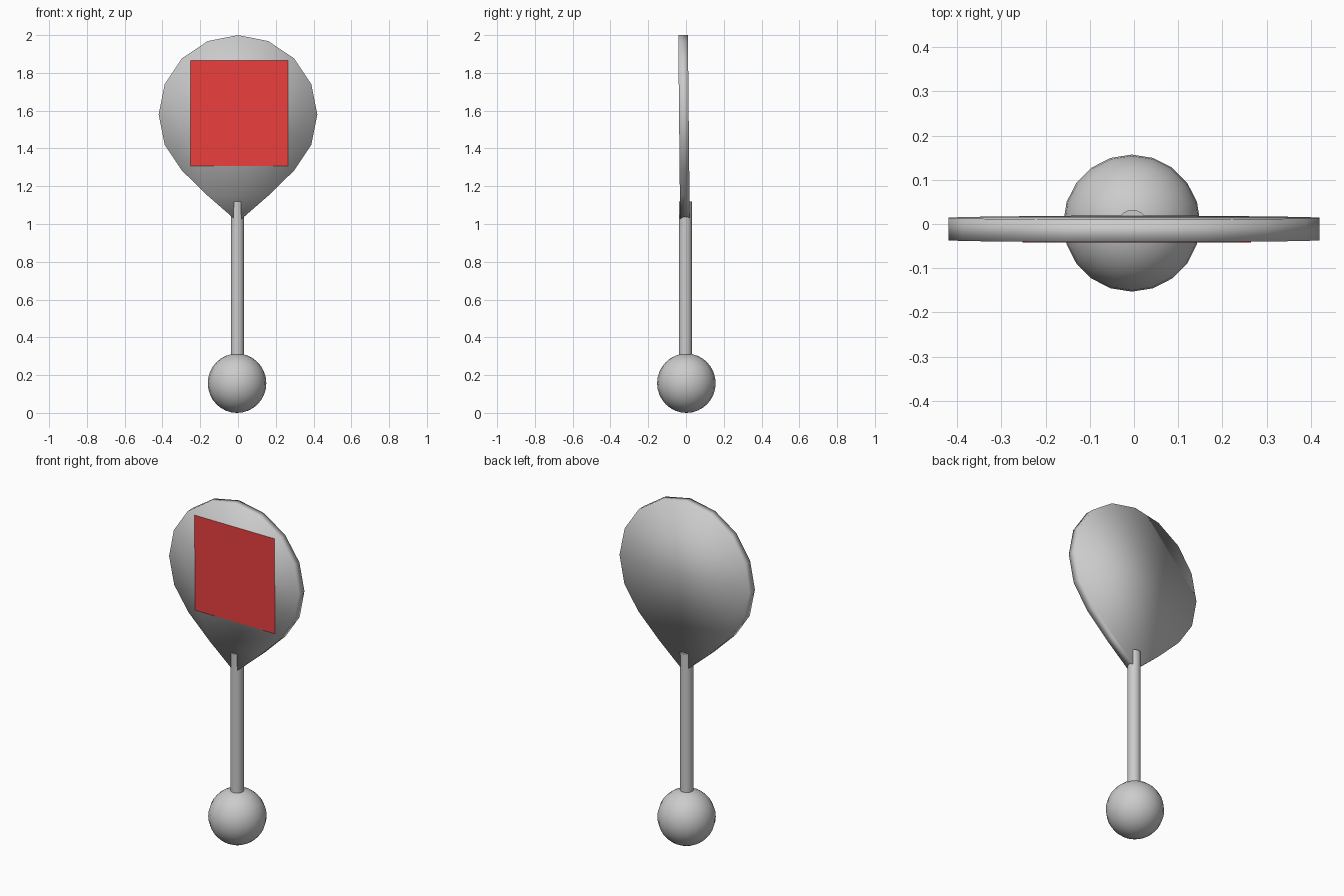
import bpy, bmesh, math

if "Cube" in bpy.data.objects:
    bpy.data.objects.remove(bpy.data.objects["Cube"])


def finish(bm, name):
    bmesh.ops.recalc_face_normals(bm, faces=bm.faces[:])
    for f in bm.faces:
        f.smooth = True
    mesh = bpy.data.meshes.new(name)
    bm.to_mesh(mesh)
    bm.free()
    obj = bpy.data.objects.new(name, mesh)
    bpy.context.collection.objects.link(obj)
    return obj


# Ball at the foot
bm = bmesh.new()
bmesh.ops.create_uvsphere(bm, u_segments=20, v_segments=16, radius=0.155)
ball = finish(bm, "base_ball")
ball.location = (-0.005, 0.002, 0.157)
ball.scale.z = 0.157 / 0.155

# Slim pole
bm = bmesh.new()
bmesh.ops.create_cone(bm, cap_ends=True, segments=20, radius1=0.035,
                      radius2=0.035, depth=0.86)
pole = finish(bm, "pole")
pole.location = (-0.003, -0.003, 0.69)
bpy.context.view_layer.objects.active = pole
pole.select_set(True)
bpy.ops.object.shade_smooth_by_angle(angle=math.radians(40))

# Teardrop head: 16-sided disc with its lowest points drawn down to the pole
outline = []
for i in range(16):
    a = math.tau * i / 16
    x, z = 0.42 * math.cos(a), 1.58 + 0.42 * math.sin(a)
    if i == 12:
        z = 1.01
    elif i in (11, 13):
        z = 1.15
    outline.append((x, z))


def lean(z):
    return 0.01 * (2.0 - z)


bm = bmesh.new()
front = [bm.verts.new((x, -0.041 + lean(z), z)) for x, z in outline]
back = [bm.verts.new((x, 0.01 + lean(z), z)) for x, z in outline]
bm.faces.new(front)
bm.faces.new(back[::-1])
for i in range(16):
    j = (i + 1) % 16
    bm.faces.new((front[i], back[i], back[j], front[j]))
finish(bm, "teardrop_head")

# Red front panel, a single sheet just proud of the head
bm = bmesh.new()
corners = [(-0.252, 1.308), (0.265, 1.308), (0.265, 1.866), (-0.252, 1.866)]
bm.faces.new([bm.verts.new((x, -0.043 + lean(z), z)) for x, z in corners])
panel = finish(bm, "front_panel")
for poly in panel.data.polygons:
    poly.use_smooth = False
    if poly.normal.y > 0:
        poly.flip()
red = bpy.data.materials.new("red")
red.diffuse_color = (0.85, 0.05, 0.05, 1)
red.use_nodes = True
red.node_tree.nodes["Principled BSDF"].inputs["Base Color"].default_value = red.diffuse_color
panel.data.materials.append(red)
